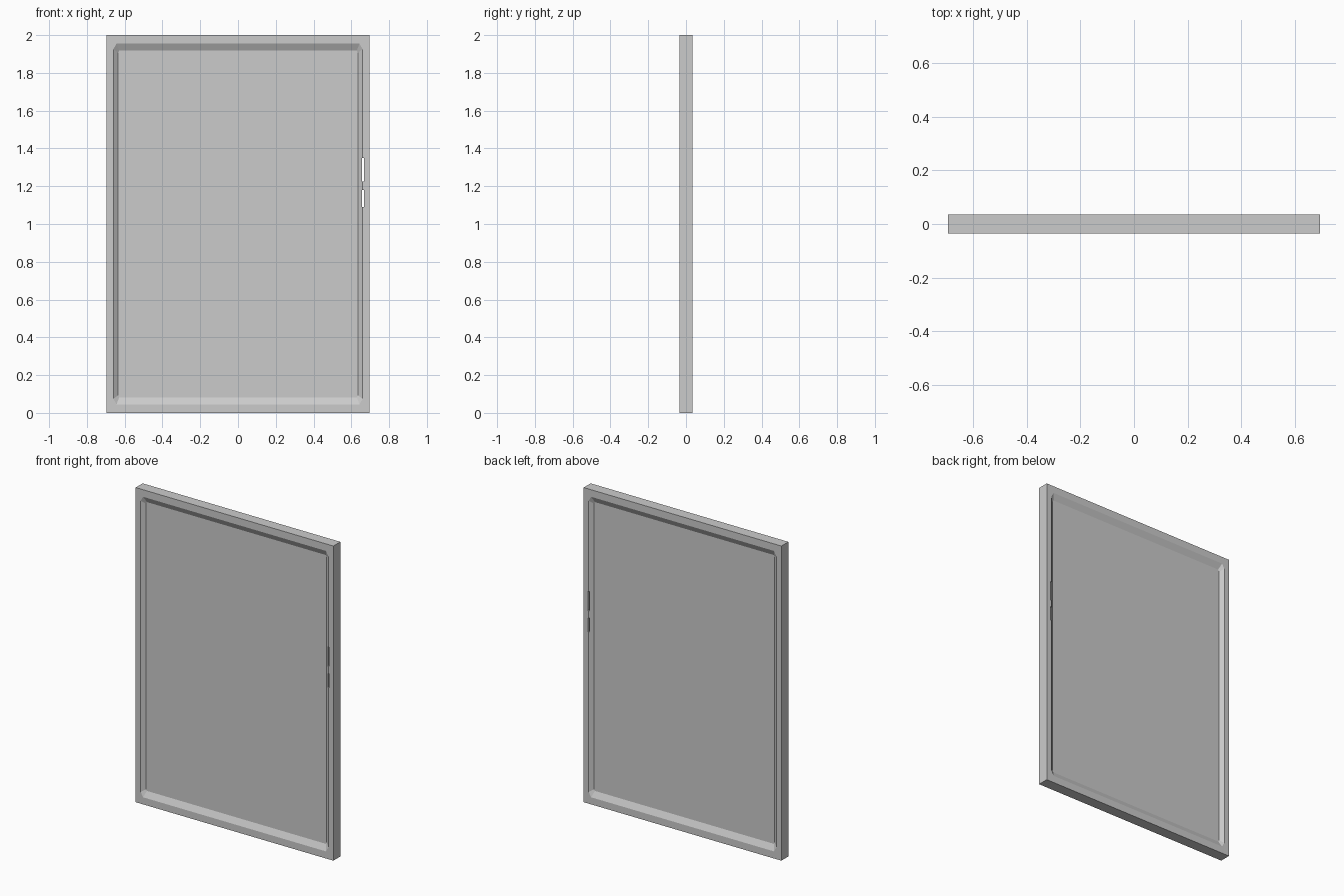
import bpy, bmesh

if "Cube" in bpy.data.objects:
    bpy.data.objects.remove(bpy.data.objects["Cube"])

X0, X1, Z0, Z1 = -0.695, 0.695, 0.0, 2.0   # outer limits
D = 0.035                                  # half thickness of the frame
R = 0.016                                  # half thickness of the recessed panel


def octagon(bm, x0, x1, z0, z1, cx, cz, y):
    """Rectangle with clipped corners, two points per corner."""
    pts = [(x0, z0 + cz), (x0 + cx, z0), (x1 - cx, z0), (x1, z0 + cz),
           (x1, z1 - cz), (x1 - cx, z1), (x0 + cx, z1), (x0, z1 - cz)]
    return [bm.verts.new((x, y, z)) for x, z in pts]


def make_object(name, bm):
    bmesh.ops.recalc_face_normals(bm, faces=bm.faces)
    mesh = bpy.data.meshes.new(name)
    bm.to_mesh(mesh)
    bm.free()
    ob = bpy.data.objects.new(name, mesh)
    bpy.context.collection.objects.link(ob)
    return ob


# Door leaf: flat rim, sloped moulding and recessed panel on both sides
bm = bmesh.new()
outlines = []
for s in (-1, 1):
    rect = [bm.verts.new((x, s * D, z)) for x, z in
            ((X0, Z0), (X1, Z0), (X1, Z1), (X0, Z1))]
    rim = octagon(bm, -0.66, 0.66, 0.045, 1.955, 0.017, 0.03, s * D)
    inner = octagon(bm, -0.635, 0.635, 0.082, 1.918, 0.006, 0.01, s * R)
    for i in range(4):
        a, b = rim[2 * i], rim[2 * i + 1]
        bm.faces.new((rect[i], a, b))
        bm.faces.new((rect[i], b, rim[(2 * i + 2) % 8], rect[(i + 1) % 4]))
    for i in range(8):
        j = (i + 1) % 8
        bm.faces.new((rim[i], rim[j], inner[j], inner[i]))
    bm.faces.new(inner)
    outlines.append(rect)
# Outer edge strips
for i in range(4):
    j = (i + 1) % 4
    bm.faces.new((outlines[0][i], outlines[0][j], outlines[1][j], outlines[1][i]))
door = make_object("door_panel", bm)

# Narrow slits beside the right-hand stile
for k, (za, zb) in enumerate(((1.09, 1.18), (1.225, 1.35))):
    bm = bmesh.new()
    bmesh.ops.create_cube(bm, size=1)
    bmesh.ops.scale(bm, vec=(0.010, 0.3, zb - za), verts=bm.verts)
    bmesh.ops.translate(bm, vec=(0.661, 0, (za + zb) / 2), verts=bm.verts)
    cutter = make_object(f"slit_cutter_{k + 1}", bm)
    cutter.hide_render = True
    cutter.hide_viewport = False
    cutter.display_type = 'WIRE'
    mod = door.modifiers.new(f"slit_{k + 1}", 'BOOLEAN')
    mod.operation = 'DIFFERENCE'
    mod.solver = 'EXACT'
    mod.object = cutter
